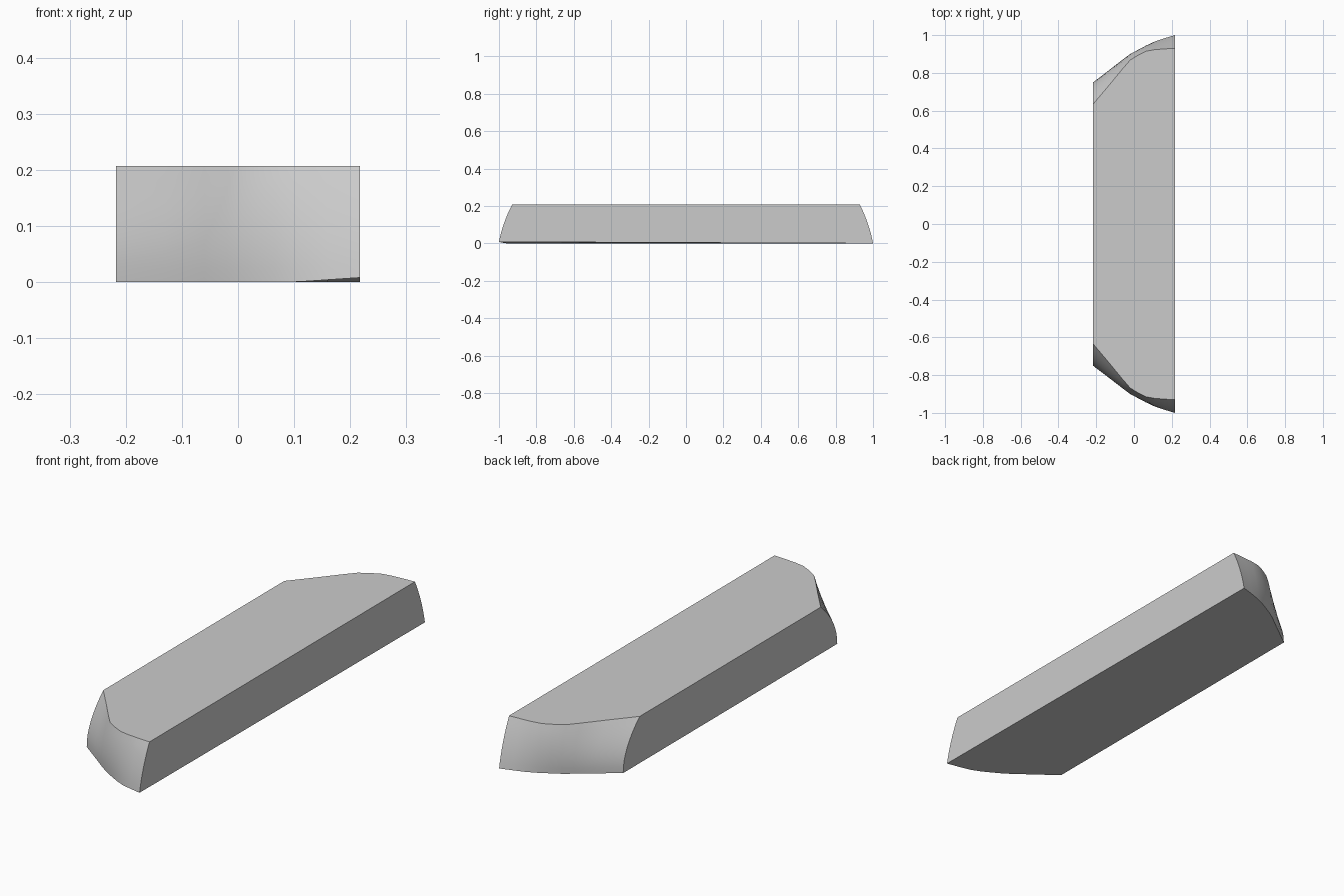
import bpy, bmesh, math

if "Cube" in bpy.data.objects:
    bpy.data.objects.remove(bpy.data.objects["Cube"], do_unlink=True)

# Single grey material
grey = bpy.data.materials.new("plain grey")
grey.use_nodes = True
col = (0.6, 0.6, 0.6, 1)
grey.diffuse_color = col
grey.node_tree.nodes["Principled BSDF"].inputs["Base Color"].default_value = col

H = 0.207      # block height
ROWS = 8       # steps up each rounded end

# Cross-sections along x: x, half length at top, half length at bottom, outward bulge
SECTIONS = [
    (-0.217, 0.634, 0.750, 0.030),
    (-0.130, 0.737, 0.815, 0.025),
    (-0.060, 0.822, 0.868, 0.018),
    (-0.020, 0.868, 0.897, 0.014),
    (0.020, 0.893, 0.920, 0.011),
    (0.065, 0.915, 0.945, 0.009),
    (0.110, 0.923, 0.966, 0.008),
    (0.160, 0.927, 0.983, 0.008),
    (0.217, 0.930, 1.000, 0.008),
]


def end_profile(x, top, bottom, bulge, side):
    """Points up one end, from the base to the top edge."""
    lift = max(0, (x - 0.1) / 0.117) * 0.008 if side < 0 else 0
    pts = []
    for i in range(ROWS + 1):
        t = i / ROWS
        y = bottom + (top - bottom) * t + bulge * 4 * t * (1 - t)
        pts.append((x, side * y, lift + (H - lift) * t))
    return pts


# Block: closed cross-section rings joined along x, capped by the long sides
bm = bmesh.new()
rings = []
for s in SECTIONS:
    pts = end_profile(*s, -1) + end_profile(*s, 1)[::-1]
    rings.append([bm.verts.new(p) for p in pts])
n = len(rings[0])
for a, b in zip(rings, rings[1:]):
    for i in range(n):
        j = (i + 1) % n
        bm.faces.new((a[i], a[j], b[j], b[i]))
bm.faces.new(rings[0])
bm.faces.new(rings[-1])
bmesh.ops.recalc_face_normals(bm, faces=bm.faces)

mesh = bpy.data.meshes.new("rounded_end_block")
bm.to_mesh(mesh)
bm.free()
mesh.materials.append(grey)
block = bpy.data.objects.new("rounded_end_block", mesh)
bpy.context.collection.objects.link(block)

# Smooth the curved ends, keep the block edges crisp
bpy.ops.object.select_all(action='DESELECT')
block.select_set(True)
bpy.context.view_layer.objects.active = block
bpy.ops.object.shade_smooth_by_angle(angle=math.radians(30))
